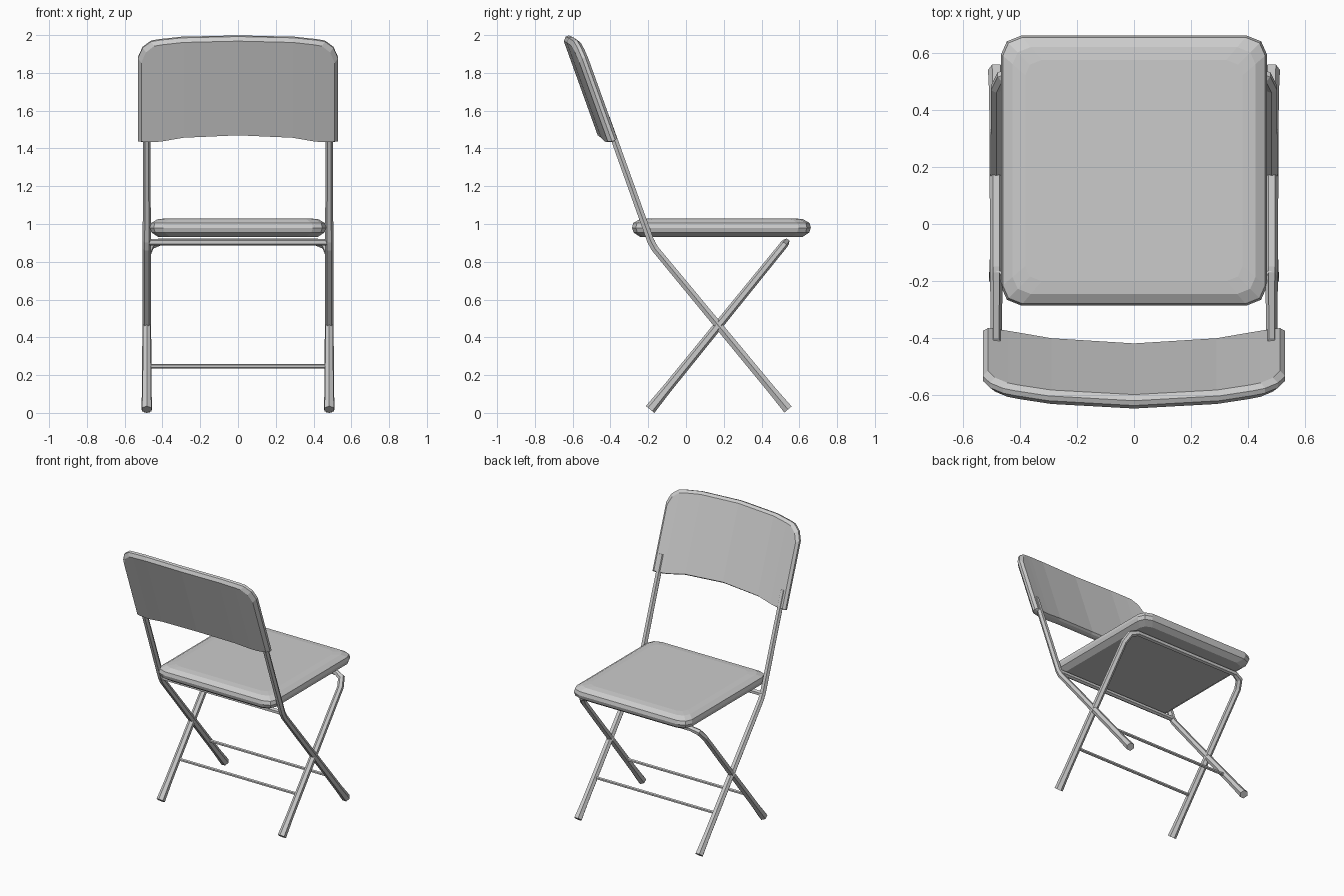
import bpy, bmesh, math
from mathutils import Vector

if "Cube" in bpy.data.objects:
    bpy.data.objects.remove(bpy.data.objects["Cube"])

grey = bpy.data.materials.new("grey")
grey.diffuse_color = (0.6, 0.6, 0.6, 1)
grey.use_nodes = True
grey.node_tree.nodes["Principled BSDF"].inputs["Base Color"].default_value = grey.diffuse_color


def finish(name, bm):
    bmesh.ops.recalc_face_normals(bm, faces=bm.faces)
    mesh = bpy.data.meshes.new(name)
    bm.to_mesh(mesh)
    bm.free()
    mesh.materials.append(grey)
    obj = bpy.data.objects.new(name, mesh)
    bpy.context.collection.objects.link(obj)
    return obj


def bridge(bm, a, b):
    n = len(a)
    for i in range(n):
        bm.faces.new((a[i], a[(i + 1) % n], b[(i + 1) % n], b[i]))


def tube(name, path, radii, normal, sides=6):
    """Sweep a mitred ring along a path lying in the plane of the given normal."""
    bm = bmesh.new()
    pts = [Vector(p) for p in path]
    normal = Vector(normal).normalized()
    rings = []
    for i, p in enumerate(pts):
        d0 = (p - pts[i - 1]).normalized() if i else (pts[1] - p).normalized()
        d1 = (pts[i + 1] - p).normalized() if i < len(pts) - 1 else d0
        t = (d0 + d1).normalized()
        side = normal.cross(t) / t.dot(d0)
        ring = []
        for k in range(sides):
            a = math.tau * (k + 0.5) / sides
            ring.append(bm.verts.new(p + radii[i] * (side * math.cos(a) + normal * math.sin(a))))
        rings.append(ring)
    for a, b in zip(rings, rings[1:]):
        bridge(bm, a, b)
    bm.faces.new(rings[0])
    bm.faces.new(rings[-1])
    return finish(name, bm)


# Seat: rounded square outline stacked into a cushion
def seat_ring(bm, z, inset):
    cy, hx, hy = 0.1875, 0.466, 0.473
    corner = [(hx, hy - 0.065), (hx - 0.02, hy - 0.02), (hx - 0.07, hy)]
    quad = corner + [(-x, y) for x, y in reversed(corner)]
    loop = quad + [(-x, -y) for x, y in quad]
    sx, sy = 1 - inset / hx, 1 - inset / hy
    return [bm.verts.new((x * sx, cy + y * sy, z)) for x, y in loop]


bm = bmesh.new()
rings = [seat_ring(bm, z, i) for z, i in
         ((0.93, 0.045), (0.955, 0.008), (0.98, 0.0), (1.005, 0.006), (1.025, 0.04), (1.03, 0.085))]
for a, b in zip(rings, rings[1:]):
    bridge(bm, a, b)
bm.faces.new(rings[0])
bm.faces.new(rings[-1])
finish("seat", bm)

# Backrest: curved, leaning panel with a bevelled rim
half = [(0.53, 1.44, 1.88), (0.505, 1.437, 1.935), (0.46, 1.437, 1.968),
        (0.42, 1.44, 1.975), (0.3, 1.46, 1.988)]
columns = [(-x, b, t) for x, b, t in half] + [(0, 1.473, 1.995)] + half[::-1]
bm = bmesh.new()
layers = []
for off, inset in ((-0.026, 0.018), (-0.008, 0), (0.01, 0), (0.026, 0.018)):
    bottom, top = [], []
    for x, zb, zt in columns:
        x *= 1 - inset / 0.53
        for row, z in ((bottom, zb + inset * 0.3), (top, zt - inset)):
            y = -0.442 - 0.36 * (z - 1.475) + 0.16 * x * x
            row.append(bm.verts.new((x, y + off * 0.94, z + off * 0.34)))
    layers.append((bottom, top))
for a, b in zip(layers, layers[1:]):
    bridge(bm, a[0] + a[1][::-1], b[0] + b[1][::-1])
for bottom, top in (layers[0], layers[-1]):
    for i in range(len(columns) - 1):
        bm.faces.new((bottom[i], bottom[i + 1], top[i + 1], top[i]))
finish("backrest", bm)

# Bent legs that run up into the backrest, with slightly flared feet
X, R = 0.483, 0.0215
for side, s in (("left", -1), ("right", 1)):
    tube(side + "_back_leg",
         [(s * X, 0.54, 0.018), (s * X, 0.455, 0.12), (s * X, -0.165, 0.87),
          (s * X, -0.187, 0.91), (s * X, -0.42, 1.56)],
         [0.029, 0.025, R, R, 0.02], (1, 0, 0))

# U-shaped leg frame passing under the seat
foot, crown = Vector((0, -0.19, 0.018)), Vector((0, 0.53, 0.905))
half = [(X, 0, 0.029), (X, 0.12, 0.025), (X, 0.925, R), (X - 0.02, 0.98, R), (X - 0.07, 1.0, 0.019)]
stations = half + [(-x, t, r) for x, t, r in reversed(half)]
path = [foot.lerp(crown, t) + Vector((x, 0, 0)) for x, t, r in stations]
tube("front_leg_frame", path, [r for x, t, r in stations],
     Vector((1, 0, 0)).cross(crown - foot))

# Cross bars
for name, y, z, r in (("rear_seat_bar", -0.18, 0.903, 0.018),
                      ("front_foot_bar", 0.0, 0.247, 0.011),
                      ("back_foot_bar", 0.35, 0.247, 0.011)):
    tube(name, [(-X, y, z), (X, y, z)], [r, r], (0, 0, 1))
